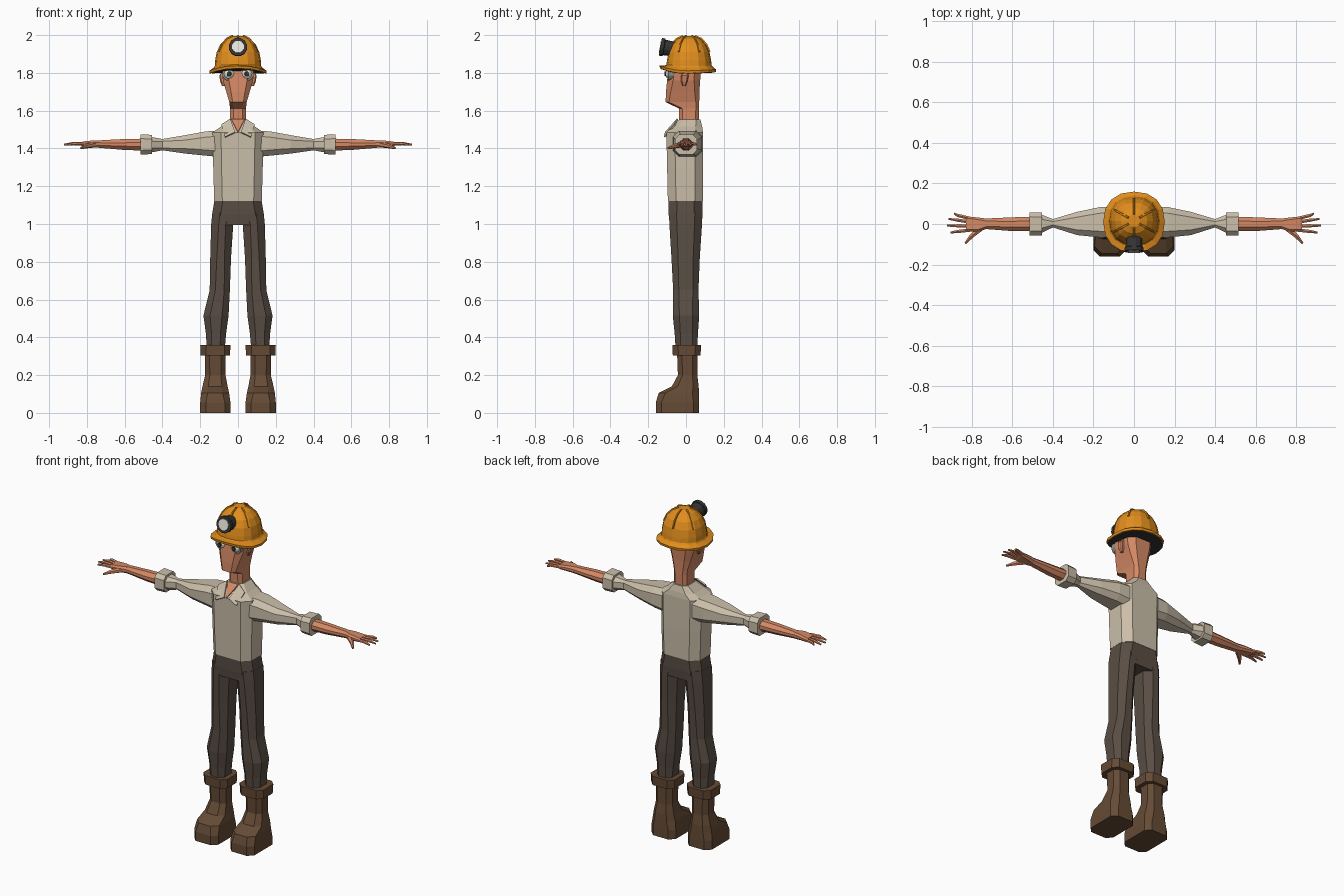
import bpy, bmesh
from math import pi, sin, cos, copysign
from mathutils import Vector, Matrix


def material(name, r, g, b):
    m = bpy.data.materials.new(name)
    m.diffuse_color = (r, g, b, 1)
    return m


ORANGE = material("orange", 0.76, 0.27, 0.012)
SKIN = material("skin", 0.66, 0.25, 0.13)
SHIRT = material("shirt", 0.60, 0.52, 0.40)
CLOTH = material("trouser_cloth", 0.10, 0.075, 0.058)
LEATHER = material("leather", 0.13, 0.07, 0.036)
DARK = material("dark", 0.035, 0.035, 0.035)
GREY = material("grey", 0.28, 0.28, 0.26)
WHITE = material("white", 0.85, 0.82, 0.72)


def finish(bm, name, mat, mirror=False):
    bmesh.ops.recalc_face_normals(bm, faces=bm.faces)
    me = bpy.data.meshes.new(name)
    bm.to_mesh(me)
    bm.free()
    me.materials.append(mat)
    ob = bpy.data.objects.new(name, me)
    bpy.context.collection.objects.link(ob)
    if mirror:
        ob.modifiers.new("mirror", 'MIRROR').use_mirror_merge = False
    return ob


def loft(name, rings, mat, mirror=False, caps=True):
    """Skin a list of equal-length point rings."""
    bm = bmesh.new()
    vs = [[bm.verts.new(p) for p in r] for r in rings]
    n = len(vs[0])
    for a, b in zip(vs, vs[1:]):
        for i in range(n):
            j = (i + 1) % n
            bm.faces.new((a[i], a[j], b[j], b[i]))
    if caps:
        bm.faces.new(vs[0])
        bm.faces.new(vs[-1])
    return finish(bm, name, mat, mirror)


def body(name, sections, mat, axis='z', mirror=False):
    """Sections: position along axis, u range, v range, corner chamfer."""
    rings = []
    for t, u0, u1, v0, v1, c in sections:
        uv = [(u0 + c, v0), (u1 - c, v0), (u1, v0 + c), (u1, v1 - c),
              (u1 - c, v1), (u0 + c, v1), (u0, v1 - c), (u0, v0 + c)]
        rings.append([(u, v, t) if axis == 'z' else (t, u, v) for u, v in uv])
    return loft(name, rings, mat, mirror)


def tube(name, pts, radii, n, mat, mirror=False):
    pts = [Vector(p) for p in pts]
    q = (pts[-1] - pts[0]).to_track_quat('Z', 'Y')
    rings = [[p + q @ Vector((r * cos(2 * pi * (i + .5) / n), r * sin(2 * pi * (i + .5) / n), 0))
              for i in range(n)] for p, r in zip(pts, radii)]
    return loft(name, rings, mat, mirror)


def plate(name, pts, thick, mat, mirror=False):
    bm = bmesh.new()
    bm.faces.new([bm.verts.new(p) for p in pts])
    ob = finish(bm, name, mat, mirror)
    s = ob.modifiers.new("thickness", 'SOLIDIFY')
    s.thickness, s.offset = thick, 0
    return ob


# Boots
body("boot", [(0, .04, .2, -.16, .07, .03), (.055, .04, .2, -.16, .07, .03),
              (.105, .047, .195, -.145, .069, .035), (.14, .055, .188, -.075, .067, .03),
              (.2, .066, .174, -.043, .06, .025), (.31, .066, .176, -.047, .06, .025)],
     LEATHER, mirror=True)
body("boot_cuff", [(.305, .042, .198, -.07, .077, .03), (.36, .04, .2, -.072, .08, .03)],
     LEATHER, mirror=True)

# Trousers
body("trouser_leg", [(.34, .07, .165, -.055, .06, .025), (.42, .063, .17, -.06, .063, .03),
                     (.515, .05, .183, -.07, .07, .035), (.65, .043, .15, -.068, .066, .03),
                     (.82, .037, .147, -.077, .073, .035), (1.0, .025, .142, -.088, .085, .04),
                     (1.06, .0, .136, -.09, .087, .04)], CLOTH, mirror=True)
body("trouser_waist", [(.995, -.138, .138, -.086, .083, .045), (1.05, -.137, .137, -.092, .088, .045),
                       (1.135, -.123, .123, -.093, .088, .045)], CLOTH)

# Shirt, sleeves and cuffs
body("shirt", [(1.122, -.126, .126, -.096, .09, .043), (1.3, -.131, .131, -.1, .091, .044),
               (1.485, -.135, .135, -.104, .09, .045), (1.515, -.09, .09, -.078, .086, .035),
               (1.552, -.05, .05, -.038, .076, .022)], SHIRT)
body("sleeve", [(.10, -.07, .085, 1.355, 1.495, .03), (.17, -.066, .083, 1.362, 1.49, .03),
                (.28, -.055, .06, 1.373, 1.47, .026), (.40, -.017, .024, 1.39, 1.45, .012),
                (.465, -.048, .05, 1.378, 1.462, .025)], SHIRT, 'x', True)
body("sleeve_cuff", [(.455, -.056, .056, 1.37, 1.472, .022), (.515, -.058, .058, 1.368, 1.474, .022)],
     SHIRT, 'x', True)
plate("collar_flap", [(.04, -.045, 1.556), (.015, -.108, 1.485), (.068, -.113, 1.46),
                      (.088, -.06, 1.525)], .008, SHIRT, True)
plate("neckline", [(.035, -.046, 1.553), (0, -.11, 1.485), (-.035, -.046, 1.553)], .006, SKIN)

# Forearms and hands
body("forearm", [(.48, -.036, .036, 1.388, 1.452, .02), (.60, -.035, .033, 1.392, 1.45, .02),
                 (.73, -.025, .027, 1.403, 1.443, .013)], SKIN, 'x', True)
body("palm", [(.73, -.025, .027, 1.403, 1.443, .012), (.77, -.038, .032, 1.408, 1.442, .01),
              (.82, -.037, .037, 1.411, 1.437, .009), (.83, -.034, .034, 1.415, 1.433, .008)],
     SKIN, 'x', True)
for i, (y0, y1, x1) in enumerate([(-.03, -.042, .905), (-.01, -.008, .922),
                                  (.01, .025, .915), (.028, .052, .888)]):
    tube(f"finger_{i + 1}", [(.81, y0, 1.424), (.87, y0 * .4 + y1 * .6, 1.426), (x1, y1, 1.42)],
         [.0095, .009, .005], 6, SKIN, True)
tube("thumb", [(.76, -.025, 1.42), (.802, -.06, 1.412), (.832, -.095, 1.402)],
     [.015, .012, .006], 6, SKIN, True)

# Head with neck and ears
body("head", [(1.49, -.045, .045, -.035, .068, .02), (1.612, -.042, .042, -.038, .07, .018),
              (1.645, -.046, .046, -.108, .07, .018), (1.70, -.062, .062, -.106, .071, .025),
              (1.76, -.08, .08, -.1, .075, .032), (1.83, -.086, .086, -.092, .08, .035),
              (1.90, -.075, .075, -.075, .08, .035)], SKIN)
body("ear", [(1.73, .07, .085, -.018, -.003, .003), (1.755, .07, .094, -.026, .008, .006),
             (1.785, .07, .099, -.026, .014, .006), (1.80, .07, .09, -.018, .008, .004)],
     SKIN, mirror=True)

# Eyes
tube("eye_rim", [(.047, -.06, 1.795), (.047, -.094, 1.795)], [.036, .037], 12, GREY, True)
bm = bmesh.new()
bmesh.ops.create_uvsphere(bm, u_segments=12, v_segments=8, radius=.03,
                          matrix=Matrix.Translation((.047, -.081, 1.795)))
finish(bm, "eyeball", WHITE, True)
tube("pupil", [(.047, -.10, 1.795), (.047, -.113, 1.795)], [.015, .012], 8, DARK, True)


# Helmet: rounded-square rings
def oval(hx, hy, z, cy=.016, n=16, lift=0):
    out = []
    for i in range(n):
        a = 2 * pi * i / n
        c, s = cos(a), sin(a)
        x, y = (copysign(abs(v) ** .88, v) for v in (c, s))
        out.append((hx * x, cy + hy * y, z + lift * (max(0, -s) ** 2 + .25 * max(0, s))))
    return out


DOME = [(.124, .122, 1.825), (.121, .117, 1.865), (.113, .108, 1.91),
        (.094, .090, 1.95), (.065, .062, 1.98), (.03, .03, 1.995)]
loft("helmet_dome", [oval(*d) for d in DOME], ORANGE)
loft("helmet_brim", [oval(.118, .116, 1.845), oval(.128, .127, 1.828, lift=.012),
                     oval(.152, .15, 1.811, .01, lift=.027), oval(.15, .148, 1.797, .01, lift=.027),
                     oval(.118, .116, 1.808, lift=.012)], ORANGE, caps=False)
loft("helmet_liner", [oval(.146, .144, 1.795, .01, lift=.026), oval(.116, .114, 1.806, lift=.012),
                      oval(.11, .106, 1.87), oval(.07, .07, 1.95)], DARK)

# Raised ribs running down the crown
for k in range(6):
    a = pi / 2 + k * pi / 3
    d, side = Vector((cos(a), sin(a), 0)), Vector((-sin(a), cos(a), 0))
    rings = []
    for hx, hy, z in DOME[2:]:
        c = Vector((0, .016, z)) + Vector((hx * d.x, hy * d.y, 0))
        w = .006
        out = d * .005 + Vector((0, 0, .005))
        rings.append([c - side * w - out, c - side * w * .6 + out,
                      c + side * w * .6 + out, c + side * w - out])
    loft(f"helmet_rib_{k + 1}", rings, ORANGE)

# Head lamp, tilted slightly upward
axis = Vector((0, -cos(.17), sin(.17)))
lamp = Vector((0, -.10, 1.932))
tube("lamp_housing", [lamp - axis * .04, lamp + axis * .015, lamp + axis * .018, lamp + axis * .036],
     [.04, .043, .049, .049], 12, DARK)
tube("lamp_lens", [lamp + axis * .03, lamp + axis * .039], [.035, .033], 12, WHITE)
